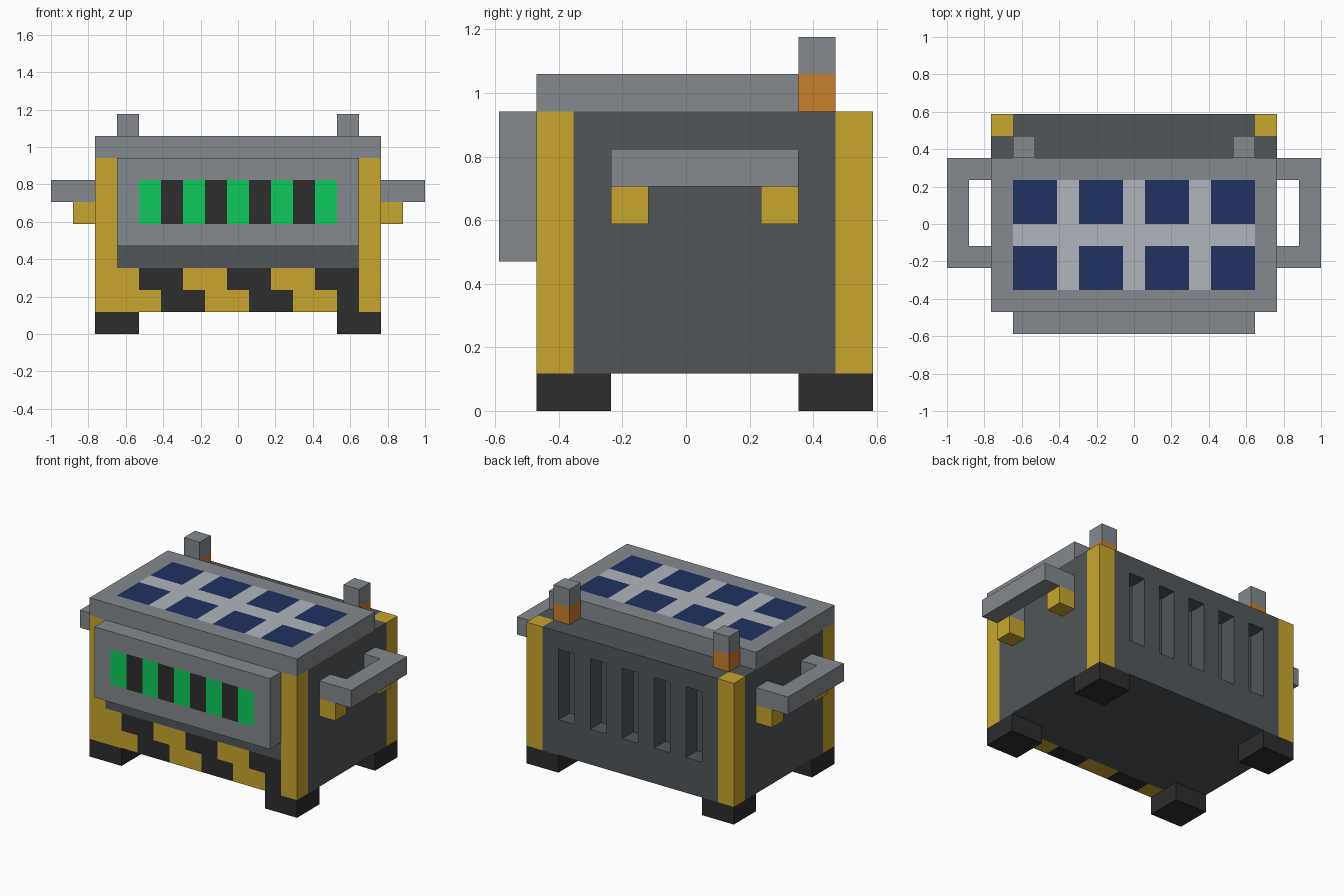
import bpy
import bmesh
from mathutils import Vector

U = 2 / 17  # one block of the model's grid

cube = bpy.data.objects.get("Cube")
if cube:
    bpy.data.objects.remove(cube, do_unlink=True)


def material(name, rgb):
    """Make a flat material from 0-255 sRGB values."""
    lin = []
    for c in rgb:
        c /= 255
        lin.append(c / 12.92 if c <= 0.04045 else ((c + 0.055) / 1.055) ** 2.4)
    mat = bpy.data.materials.new(name)
    mat.use_nodes = True
    mat.diffuse_color = (*lin, 1)
    mat.node_tree.nodes["Principled BSDF"].inputs["Base Color"].default_value = (*lin, 1)
    return mat


STEEL = material("steel grey", (133, 137, 141))
DARK = material("dark grey", (81, 86, 89))
YELLOW = material("safety yellow", (200, 166, 46))
BLACK = material("rubber black", (45, 45, 45))
GREEN = material("light green", (14, 203, 92))
ORANGE = material("copper orange", (201, 126, 46))
BLUE = material("solar blue", (33, 50, 98))
SILVER = material("pale silver", (178, 181, 189))


def finish(name, bm, mats, mirror=False):
    """Turn a bmesh in block units into an object."""
    bmesh.ops.recalc_face_normals(bm, faces=bm.faces)
    bmesh.ops.scale(bm, vec=(U, U, U), verts=bm.verts)
    mesh = bpy.data.meshes.new(name)
    bm.to_mesh(mesh)
    bm.free()
    for mat in mats:
        mesh.materials.append(mat)
    obj = bpy.data.objects.new(name, mesh)
    bpy.context.collection.objects.link(obj)
    if mirror:
        obj.modifiers.new("Mirror", "MIRROR").use_mirror_merge = False
    return obj


def box(lo, hi, cut_axes=""):
    """Box between two corners, sliced once per block along the given axes."""
    bm = bmesh.new()
    bmesh.ops.create_cube(bm, size=1)
    lo, hi = Vector(lo), Vector(hi)
    bmesh.ops.scale(bm, vec=hi - lo, verts=bm.verts)
    bmesh.ops.translate(bm, vec=(lo + hi) / 2, verts=bm.verts)
    for axis in cut_axes:
        i = "xyz".index(axis)
        normal = Vector((0, 0, 0))
        normal[i] = 1
        for step in range(1, round(hi[i] - lo[i])):
            bmesh.ops.bisect_plane(bm, geom=bm.verts[:] + bm.edges[:] + bm.faces[:],
                                   plane_co=lo + normal * step, plane_no=normal)
    bm.normal_update()
    return bm


def paint(bm, mats, rule):
    """Colour each face by a rule on the block just beneath it and its normal."""
    for f in bm.faces:
        f.material_index = mats.index(rule(f.calc_center_median() - f.normal / 2, f.normal))


# Body: yellow corner posts, hazard stripes and vent slots in the back
def body_colour(p, n):
    front = p.y < -3
    if abs(p.x) > 5.5 and (front or p.y > 4):
        return YELLOW
    if front and p.z < 3:
        return BLACK if (p.x + p.z + 2) % 4 < 2 else YELLOW
    return DARK


body_mats = [DARK, YELLOW, BLACK]
body = box((-6.5, -4, 1), (6.5, 5, 8), "xyz")
paint(body, body_mats, body_colour)
for x in range(-4, 5, 2):
    slot = []
    for f in body.faces:
        c = f.calc_center_median()
        if f.normal.y > 0.5 and c.y > 4.9 and abs(c.x - x) < 0.1 and 3 < c.z < 7:
            slot.append(f)
    pushed = bmesh.ops.extrude_face_region(body, geom=slot)["geom"]
    bmesh.ops.delete(body, geom=[f for f in slot if f.is_valid], context="FACES")
    bmesh.ops.translate(body, vec=(0, -1, 0),
                        verts=[v for v in pushed if isinstance(v, bmesh.types.BMVert)])
    body.normal_update()
finish("body", body, body_mats)


# Lid with eight solar cells on a pale backing
def lid_colour(p, n):
    if n.z < 0.5 or abs(p.x) > 5.5 or not -3 < p.y < 2:
        return STEEL
    return BLUE if (p.x + 5.5) % 3 < 2 and not -1 < p.y < 0 else SILVER


lid_mats = [STEEL, BLUE, SILVER]
lid = box((-6.5, -4, 8), (6.5, 3, 9), "xy")
paint(lid, lid_mats, lid_colour)
finish("solar_lid", lid, lid_mats)


# Front panel with the charge display
def display_colour(p, n):
    if n.y > -0.5 or abs(p.x) > 4.5 or not 5 < p.z < 7:
        return STEEL
    return GREEN if (p.x + 4.5) % 2 < 1 else BLACK


panel_mats = [STEEL, GREEN, BLACK]
panel = box((-5.5, -5, 4), (5.5, -4, 8), "xz")
paint(panel, panel_mats, display_colour)
finish("display_panel", panel, panel_mats)

# Feet, terminals and handle brackets, mirrored to both sides
for name, lo, hi, mat in (
    ("front_feet", (4.5, -4, 0), (6.5, -2, 1), BLACK),
    ("back_feet", (4.5, 3, 0), (6.5, 5, 1), BLACK),
    ("terminal_bases", (4.5, 3, 8), (5.5, 4, 9), ORANGE),
    ("terminal_caps", (4.5, 3, 9), (5.5, 4, 10), STEEL),
    ("front_handle_brackets", (6.5, -2, 5), (7.5, -1, 6), YELLOW),
    ("back_handle_brackets", (6.5, 2, 5), (7.5, 3, 6), YELLOW),
):
    finish(name, box(lo, hi), [mat], mirror=True)

# Handles: a C-shaped outline raised by one block
outline = ((6.5, -2), (8.5, -2), (8.5, 3), (6.5, 3),
           (6.5, 2), (7.5, 2), (7.5, -1), (6.5, -1))
handle = bmesh.new()
base = handle.faces.new([handle.verts.new((x, y, 6)) for x, y in outline])
top = bmesh.ops.extrude_face_region(handle, geom=[base], use_keep_orig=True)["geom"]
bmesh.ops.translate(handle, vec=(0, 0, 1),
                    verts=[v for v in top if isinstance(v, bmesh.types.BMVert)])
finish("handles", handle, [STEEL], mirror=True)
